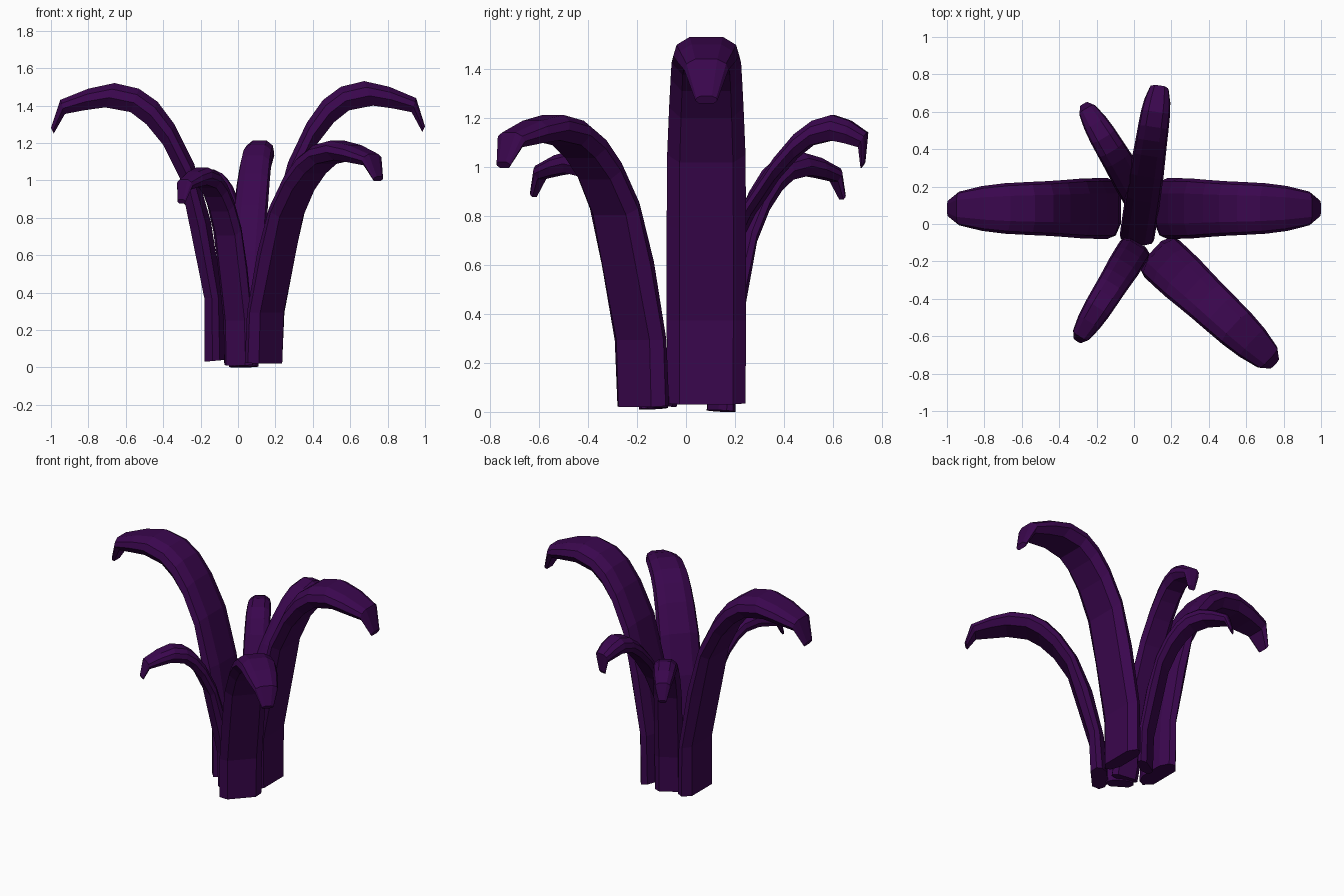
import bpy, bmesh
from math import cos, sin, radians

if "Cube" in bpy.data.objects:
    bpy.data.objects.remove(bpy.data.objects["Cube"])

mat = bpy.data.materials.new("dark_purple")
mat.diffuse_color = (0.042, 0.002, 0.075, 1)
mat.use_nodes = True
mat.node_tree.nodes["Principled BSDF"].inputs["Base Color"].default_value = mat.diffuse_color

# Leaf stations: upper point (r, z), lower point (r, z), half width
STATIONS = [
    ((0.07, 0.04), (0.18, 0.03), 0.16),
    ((0.08, 0.37), (0.18, 0.37), 0.162),
    ((0.145, 0.78), (0.255, 0.74), 0.162),
    ((0.235, 1.09), (0.31, 1.01), 0.16),
    ((0.34, 1.30), (0.40, 1.19), 0.152),
    ((0.43, 1.42), (0.49, 1.30), 0.146),
    ((0.53, 1.49), (0.575, 1.365), 0.142),
    ((0.66, 1.52), (0.71, 1.39), 0.135),
    ((0.80, 1.49), (0.82, 1.375), 0.12),
    ((0.95, 1.43), (0.925, 1.355), 0.09),
    ((1.00, 1.28), (0.985, 1.25), 0.045),
]
# Eight-sided section: (side, depth from upper to lower)
SECTION = [(-0.5, 0), (0.5, 0), (0.9, 0.25), (1, 0.6),
           (0.68, 1), (-0.68, 1), (-1, 0.6), (-0.9, 0.25)]


def leaf(name, base, azimuth, length, height, width, z0, lean=0.0):
    a = radians(azimuth)
    bm = bmesh.new()
    rings = []
    for (ur, uz), (lr, lz), w in STATIONS:
        ring = []
        for s, d in SECTION:
            z = (uz + (lz - uz) * d - 0.03) * height
            r = (ur + (lr - ur) * d - 0.07) * length + lean * z
            side = s * w * width
            ring.append(bm.verts.new((base[0] + r * cos(a) - side * sin(a),
                                      base[1] + r * sin(a) + side * cos(a),
                                      z + z0)))
        rings.append(ring)
    n = len(SECTION)
    for p, q in zip(rings, rings[1:]):
        for i in range(n):
            j = (i + 1) % n
            bm.faces.new((p[i], p[j], q[j], q[i]))
    bm.faces.new(rings[0])
    bm.faces.new(rings[-1])
    bmesh.ops.recalc_face_normals(bm, faces=bm.faces)
    me = bpy.data.meshes.new(name)
    bm.to_mesh(me)
    bm.free()
    me.materials.append(mat)
    bpy.context.collection.objects.link(bpy.data.objects.new(name, me))


# Two tall leaves left and right
leaf("left_leaf", (-0.07, 0.083), 180, 1.0, 1.0, 1.0, 0.03)
leaf("right_leaf", (0.11, 0.083), 0, 0.957, 1.007, 1.0, 0.03)
# Two medium leaves
leaf("front_right_leaf", (0.10, -0.14), -43, 0.92, 0.8, 0.84, 0.02, lean=0.04)
leaf("back_leaf", (0.01, -0.11), 81.5, 0.57, 0.8, 0.58, 0.02, lean=0.32)
# Two small leaves
leaf("back_left_leaf", (0.05, 0.11), 121, 0.64, 0.71, 0.55, 0.0, lean=0.03)
leaf("front_left_leaf", (0.025, -0.10), -122, 0.64, 0.71, 0.55, 0.01, lean=0.03)
